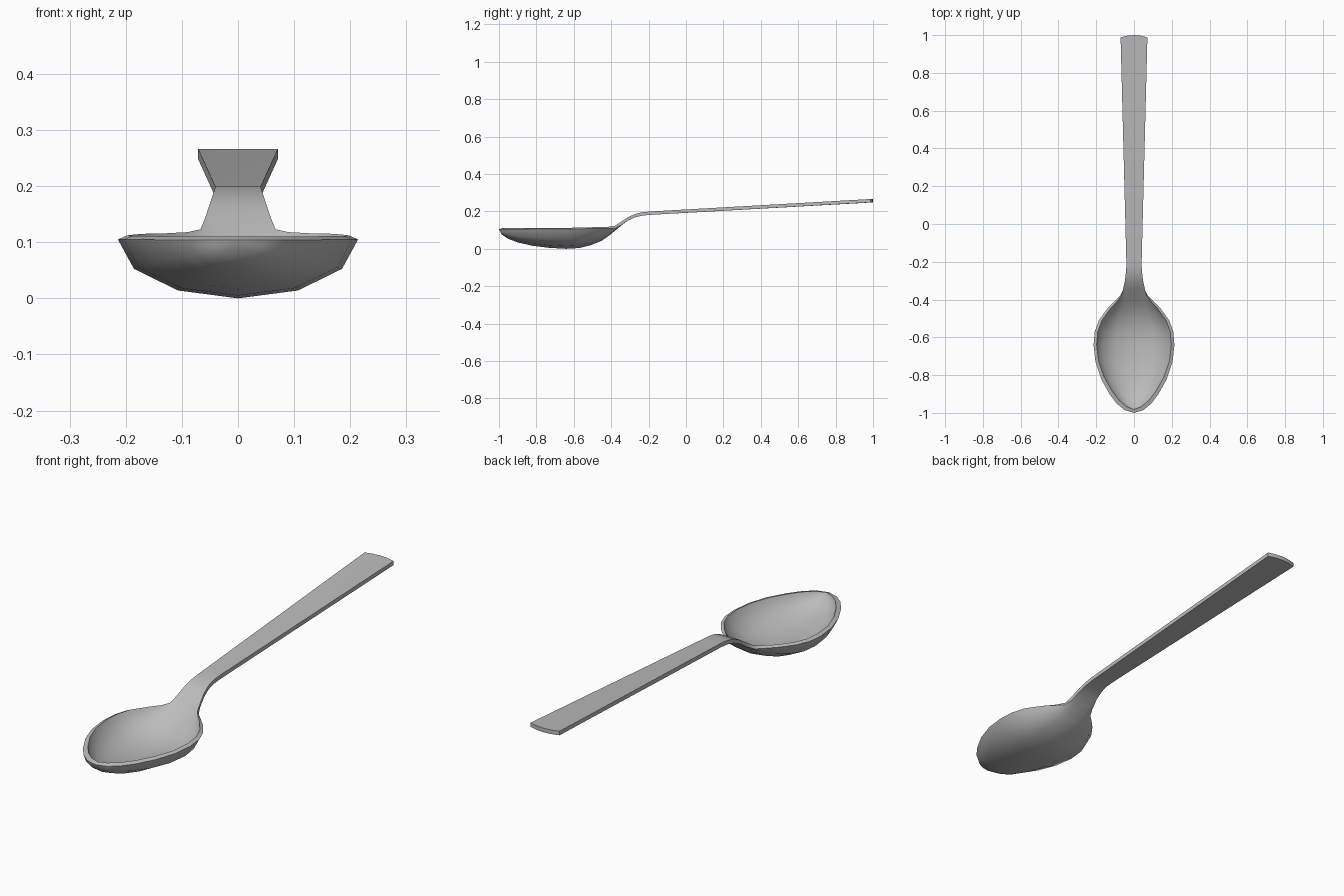
import bpy, bmesh, math

cube = bpy.data.objects.get("Cube")
if cube:
    bpy.data.objects.remove(cube, do_unlink=True)

# One steel-grey material
steel = bpy.data.materials.new("steel_grey")
steel.use_nodes = True
GREY = (0.5, 0.5, 0.5, 1.0)
steel.diffuse_color = GREY
steel.node_tree.nodes["Principled BSDF"].inputs["Base Color"].default_value = GREY

# Stations from bowl tip to handle end:
# y, half width, rim inset, top z, edge height, hollow depth, belly depth
STATIONS = [
    (-1.00, 0.000, 0.000, 0.110, 0.006, 0.000, 0.000),
    (-0.985, 0.050, 0.012, 0.110, 0.006, 0.018, 0.028),
    (-0.95, 0.092, 0.014, 0.110, 0.006, 0.042, 0.051),
    (-0.90, 0.130, 0.015, 0.110, 0.006, 0.061, 0.070),
    (-0.82, 0.174, 0.016, 0.111, 0.006, 0.080, 0.089),
    (-0.73, 0.204, 0.016, 0.111, 0.006, 0.091, 0.100),
    (-0.64, 0.214, 0.016, 0.112, 0.007, 0.095, 0.105),
    (-0.57, 0.208, 0.016, 0.113, 0.007, 0.092, 0.102),
    (-0.51, 0.186, 0.016, 0.115, 0.007, 0.078, 0.089),
    (-0.45, 0.143, 0.016, 0.116, 0.007, 0.052, 0.066),
    (-0.41, 0.104, 0.014, 0.118, 0.009, 0.024, 0.038),
    (-0.38, 0.073, 0.006, 0.123, 0.014, 0.006, 0.013),
    (-0.35, 0.059, 0.000, 0.142, 0.018, 0.002, 0.003),
    (-0.31, 0.050, 0.000, 0.169, 0.018, 0.000, 0.000),
    (-0.27, 0.044, 0.000, 0.187, 0.018, 0.000, 0.000),
    (-0.23, 0.041, 0.000, 0.196, 0.018, 0.000, 0.000),
    (-0.18, 0.041, 0.000, 0.200, 0.018, 0.000, 0.000),
    (1.00, 0.071, 0.000, 0.266, 0.018, 0.000, 0.000),
]
STEPS = 6           # segments across the half-ellipse section
END_BULGE = 0.013   # curve of the handle's end

bm = bmesh.new()
rings = []
for y, w, inset, top, edge, hollow, belly in STATIONS:
    y_in = y + 0.018 * max(0.0, (-0.64 - y) / 0.36)
    bulge = END_BULGE if y == 1.0 else 0.0
    upper, lower = [], []
    for i in range(STEPS + 1):
        a = math.pi * i / STEPS
        c, s = math.cos(a), math.sin(a)
        back = bulge * c * c
        upper.append(bm.verts.new(((w - inset) * c, y_in - back, top - hollow * s)))
        lower.append(bm.verts.new((w * c, y - back, top - edge - belly * s)))
    rings.append(upper + lower[::-1])

# Skin the closed sections together and cap the handle's end
n = len(rings[0])
for r0, r1 in zip(rings, rings[1:]):
    for i in range(n):
        j = (i + 1) % n
        bm.faces.new((r0[i], r0[j], r1[j], r1[i]))
end = rings[-1]
for i in range(STEPS):
    bm.faces.new((end[i], end[i + 1], end[n - 2 - i], end[n - 1 - i]))

# Collapse the tip and orient the surface outward
bmesh.ops.remove_doubles(bm, verts=bm.verts[:], dist=0.0002)
bmesh.ops.recalc_face_normals(bm, faces=bm.faces[:])

mesh = bpy.data.meshes.new("spoon")
bm.to_mesh(mesh)
bm.free()
mesh.materials.append(steel)
spoon = bpy.data.objects.new("spoon", mesh)
bpy.context.collection.objects.link(spoon)

# Smooth shading with crisp rim and handle edges
bpy.ops.object.select_all(action='DESELECT')
spoon.select_set(True)
bpy.context.view_layer.objects.active = spoon
bpy.ops.object.shade_smooth_by_angle(angle=math.radians(45))
